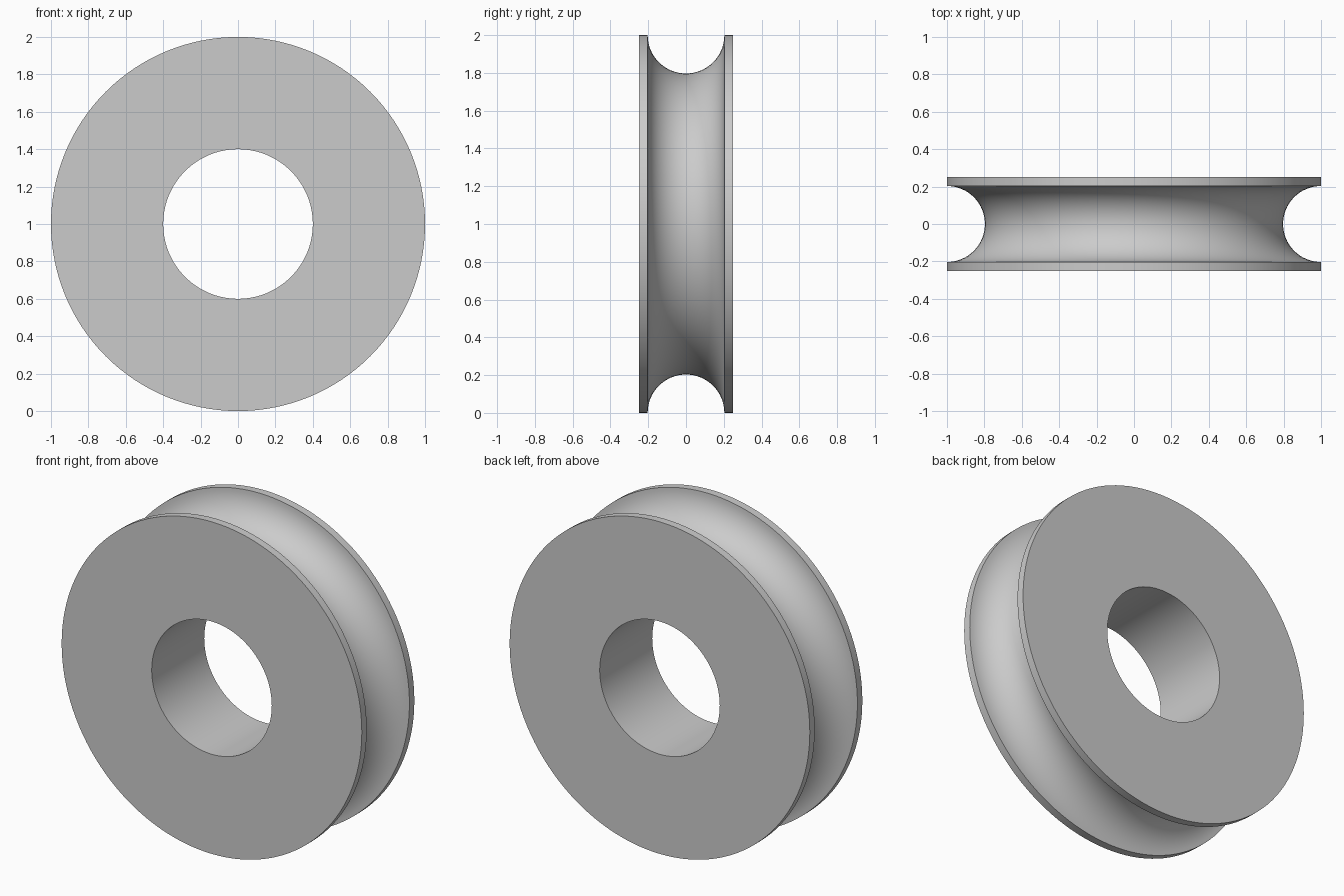
import bpy
import bmesh
from math import cos, sin, pi
from mathutils import Vector

cube = bpy.data.objects.get("Cube")
if cube:
    bpy.data.objects.remove(cube, do_unlink=True)

OUTER, BORE, HALF_WIDTH, GROOVE = 1.0, 0.4, 0.25, 0.203
SEGMENTS, GROOVE_STEPS = 128, 32

# Plain grey material
grey = bpy.data.materials.new("light_grey")
grey.use_nodes = True
colour = (0.6, 0.6, 0.6, 1)
grey.diffuse_color = colour
grey.node_tree.nodes["Principled BSDF"].inputs["Base Color"].default_value = colour

# Cross-section as (radius, y): bore, side faces, rims and round groove
profile = [(BORE, -HALF_WIDTH), (OUTER, -HALF_WIDTH)]
for i in range(GROOVE_STEPS + 1):
    a = pi * i / GROOVE_STEPS
    profile.append((OUTER - GROOVE * sin(a), -GROOVE * cos(a)))
profile += [(OUTER, HALF_WIDTH), (BORE, HALF_WIDTH)]

# Grooved wheel: the section spun about the y axis
axle = Vector((0, 0, OUTER))
bm = bmesh.new()
verts = [bm.verts.new((r, y, OUTER)) for r, y in profile]
edges = [bm.edges.new((v, verts[(i + 1) % len(verts)])) for i, v in enumerate(verts)]
bmesh.ops.spin(bm, geom=verts + edges, cent=axle, axis=(0, 1, 0),
               angle=2 * pi, steps=SEGMENTS, use_merge=False)
bmesh.ops.remove_doubles(bm, verts=bm.verts[:], dist=0.0001)
bmesh.ops.recalc_face_normals(bm, faces=bm.faces[:])

mesh = bpy.data.meshes.new("grooved_wheel")
bm.to_mesh(mesh)
bm.free()
mesh.materials.append(grey)
wheel = bpy.data.objects.new("grooved_wheel", mesh)
bpy.context.collection.objects.link(wheel)

# Smooth surfaces with crisp rim edges
bpy.ops.object.select_all(action='DESELECT')
wheel.select_set(True)
bpy.context.view_layer.objects.active = wheel
bpy.ops.object.shade_smooth_by_angle(angle=pi / 6)
